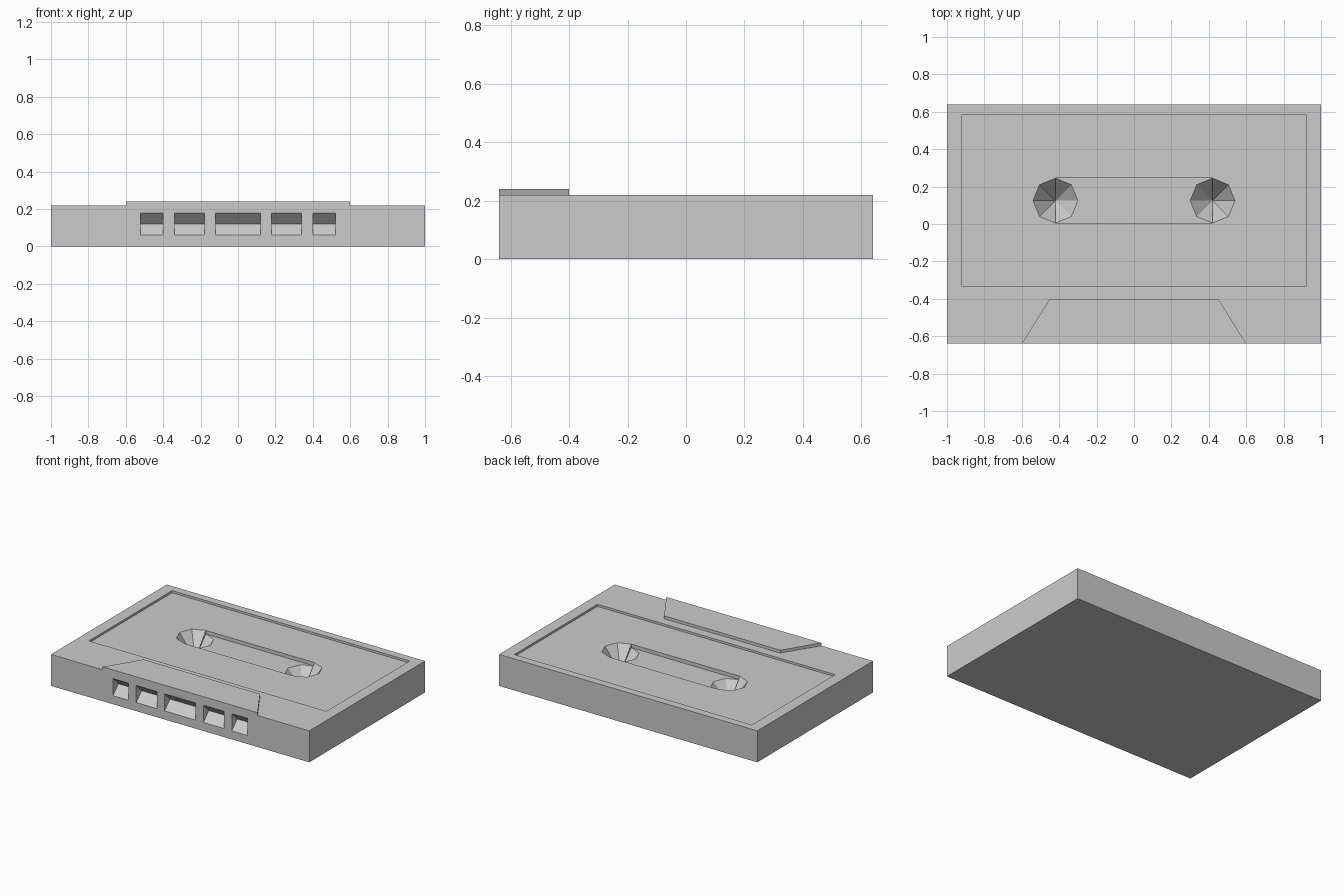
import bpy, bmesh, math
from mathutils import Vector

cube = bpy.data.objects.get("Cube")
if cube:
    bpy.data.objects.remove(cube, do_unlink=True)

# One plain grey plastic
GREY = (0.6, 0.6, 0.6, 1.0)
plastic = bpy.data.materials.new("grey_plastic")
plastic.use_nodes = True
plastic.diffuse_color = GREY
bsdf = next(n for n in plastic.node_tree.nodes if n.type == 'BSDF_PRINCIPLED')
bsdf.inputs["Base Color"].default_value = GREY
bsdf.inputs["Roughness"].default_value = 0.6


def add_face(bm, points, facing):
    """Add a flat face whose normal points along the facing direction."""
    face = bm.faces.new([bm.verts.new(p) for p in points])
    face.normal_update()
    if face.normal.dot(Vector(facing)) < 0:
        face.normal_flip()


def flat(points, z):
    return [(x, y, z) for x, y in points]


def upright(a, b, z0, z1):
    return [(*a, z0), (*b, z0), (*b, z1), (*a, z1)]


def finish(bm, name, axes, location=(0, 0, 0)):
    """Weld, turn into an object and mirror about its own origin."""
    bmesh.ops.remove_doubles(bm, verts=bm.verts[:], dist=0.0001)
    mesh = bpy.data.meshes.new(name)
    bm.to_mesh(mesh)
    bm.free()
    mesh.materials.append(plastic)
    obj = bpy.data.objects.new(name, mesh)
    obj.location = location
    bpy.context.collection.objects.link(obj)
    mirror = obj.modifiers.new("mirror", 'MIRROR')
    mirror.use_axis = axes
    mirror.use_clip = True
    return obj


WIDE, DEEP, TOP = 1.0, 0.64, 0.22        # half width, half depth, height
DECK_X, DECK_Y, DECK_MID = 0.92, 0.46, 0.125
DECK_Z, SLOT_Z, APEX_Z = 0.205, 0.18, 0.05
HUB_X, HUB_R = 0.42, 0.12

# Shell: half of the case, with tape openings along the front
bm = bmesh.new()
back, front = DECK_MID + DECK_Y, DECK_MID - DECK_Y
outline = [(0, -DEEP), (WIDE, -DEEP), (WIDE, DEEP), (0, DEEP)]
add_face(bm, flat(outline, 0), (0, 0, -1))
add_face(bm, upright(outline[1], outline[2], 0, TOP), (1, 0, 0))
add_face(bm, upright(outline[2], outline[3], 0, TOP), (0, 1, 0))
frame = outline + [(0, back), (DECK_X, back), (DECK_X, front), (0, front)]
add_face(bm, flat(frame, TOP), (0, 0, 1))

LOW, MID, HIGH, NOTCH = 0.06, 0.12, 0.18, 0.06
for z0, z1 in ((0, LOW), (HIGH, TOP)):
    add_face(bm, upright((0, -DEEP), (WIDE, -DEEP), z0, z1), (0, -1, 0))
for x0, x1 in ((0.12, 0.18), (0.34, 0.40), (0.52, WIDE)):
    add_face(bm, upright((x0, -DEEP), (x1, -DEEP), LOW, HIGH), (0, -1, 0))

# Wedge-shaped openings
inner = -DEEP + NOTCH
for x0, x1 in ((0, 0.12), (0.18, 0.34), (0.40, 0.52)):
    for z, up in ((LOW, 1), (HIGH, -1)):
        add_face(bm, [(x0, -DEEP, z), (x1, -DEEP, z), (x1, inner, MID), (x0, inner, MID)],
                 (0, -1, up))
    for x, side in ((x0, 1), (x1, -1)):
        if x > 0:
            add_face(bm, [(x, -DEEP, LOW), (x, -DEEP, HIGH), (x, inner, MID)], (side, 0, 0))
finish(bm, "case_shell", (True, False, False))

# Sunken deck: one quarter, mirrored both ways
bm = bmesh.new()
INWARD = (-1, -1, 1)
rim = [(HUB_X + HUB_R * math.cos(k * math.pi / 4), HUB_R * math.sin(k * math.pi / 4))
       for k in range(5)]
rim = [(x, max(y, 0)) for x, y in rim]
corner = [(DECK_X, 0), (DECK_X, DECK_Y), (0, DECK_Y)]
add_face(bm, flat(corner + [(0, HUB_R)] + rim[2::-1], DECK_Z), INWARD)
for a, b in zip(corner, corner[1:]):
    add_face(bm, upright(a, b, DECK_Z, TOP), INWARD)

# Window slot between the hubs
add_face(bm, upright((0, HUB_R), rim[2], SLOT_Z, DECK_Z), INWARD)
add_face(bm, flat([(0, 0), (0, HUB_R)] + rim[2:], SLOT_Z), INWARD)

# Faceted hub pits, with the rim lower on the slot side
apex = (HUB_X, 0, APEX_Z)
for k in range(4):
    z = DECK_Z if k < 2 else SLOT_Z
    add_face(bm, flat(rim[k:k + 2], z) + [apex], INWARD)
add_face(bm, [(*rim[2], DECK_Z), (*rim[2], SLOT_Z), apex], INWARD)
finish(bm, "label_deck_with_hubs", (True, True, False), (0, DECK_MID, 0))

# Raised trapezoid along the front edge
bm = bmesh.new()
LIP_Z = 0.24
lip = [(0, -DEEP), (0.6, -DEEP), (0.45, -0.40), (0, -0.40)]
add_face(bm, flat(lip, LIP_Z), (0, 0, 1))
for a, b, facing in zip(lip, lip[1:], ((0, -1, 0), (1, 0, 0), (0, 1, 0))):
    add_face(bm, upright(a, b, TOP, LIP_Z), facing)
finish(bm, "front_raised_lip", (True, False, False))
